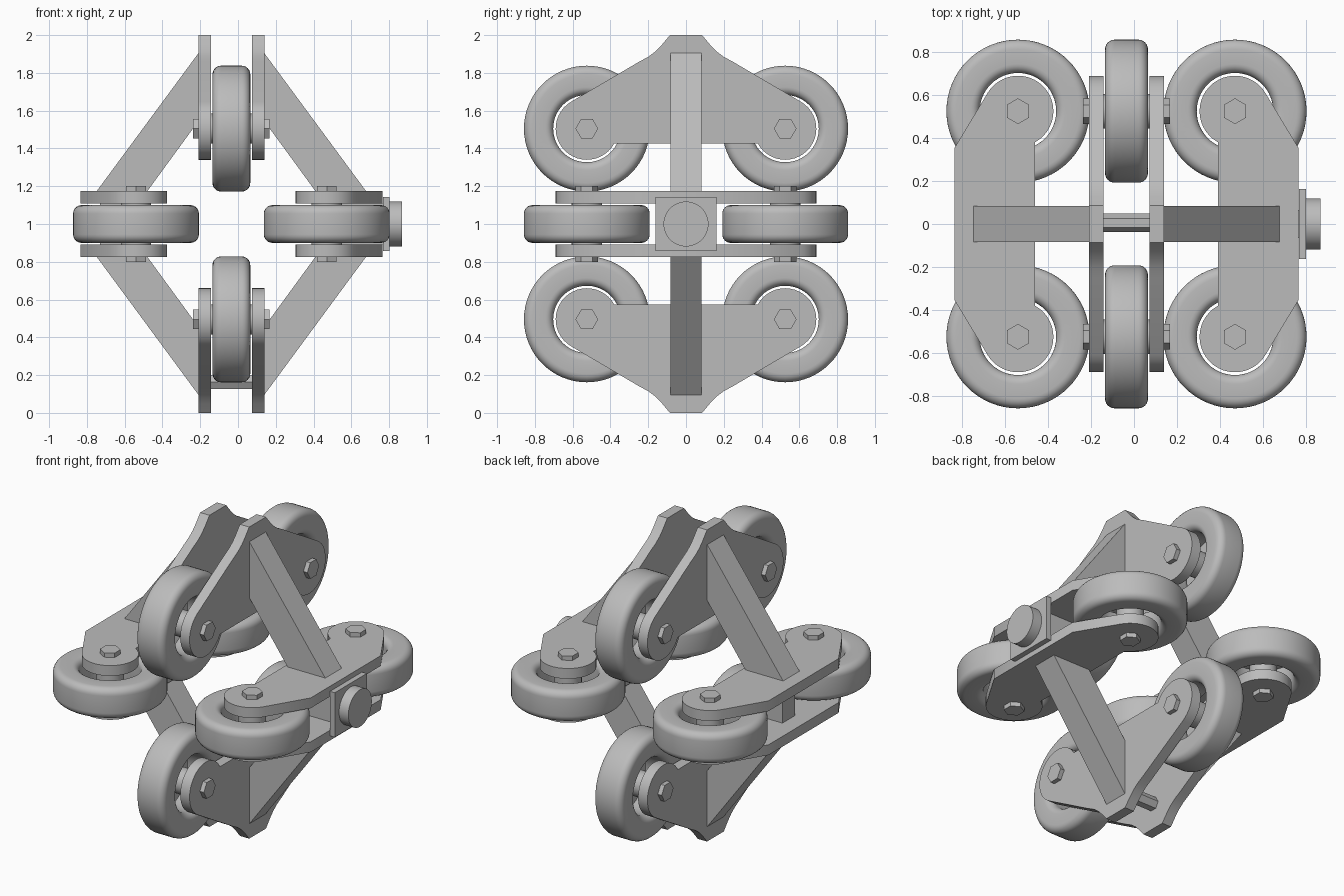
import bpy, bmesh, math
from mathutils import Matrix, Vector

if "Cube" in bpy.data.objects:
    bpy.data.objects.remove(bpy.data.objects["Cube"], do_unlink=True)

GREY = (0.5, 0.5, 0.5, 1)
grey = bpy.data.materials.new("plain_grey")
grey.use_nodes = True
grey.diffuse_color = GREY
grey.node_tree.nodes["Principled BSDF"].inputs["Base Color"].default_value = GREY

CENTRE = Matrix.Translation((-0.035, 0, 1))
HUB_Y, HUB_R = 0.525, 0.505       # wheel axle position within an arm
PLATE_IN, PLATE_OUT = 0.108, 0.174


def finish(name, bm, matrix, smooth=False):
    """Turn a bmesh into a placed, coloured object."""
    bm.transform(matrix)
    bmesh.ops.recalc_face_normals(bm, faces=bm.faces)
    mesh = bpy.data.meshes.new(name)
    bm.to_mesh(mesh)
    bm.free()
    mesh.materials.append(grey)
    obj = bpy.data.objects.new(name, mesh)
    bpy.context.collection.objects.link(obj)
    if smooth:
        bpy.ops.object.select_all(action='DESELECT')
        obj.select_set(True)
        bpy.context.view_layer.objects.active = obj
        bpy.ops.object.shade_smooth_by_angle(angle=math.radians(35))
    return obj


def prism(name, points, place, lo, hi, matrix, smooth=False):
    """Extrude a 2D outline between depths lo and hi."""
    bm = bmesh.new()
    face = bm.faces.new([bm.verts.new(place(a, b, lo)) for a, b in points])
    shift = Vector(place(0, 0, hi)) - Vector(place(0, 0, lo))
    ext = bmesh.ops.extrude_face_region(bm, geom=[face], use_keep_orig=True)
    bmesh.ops.translate(bm, vec=shift,
                        verts=[v for v in ext["geom"] if isinstance(v, bmesh.types.BMVert)])
    return finish(name, bm, matrix, smooth)


def rod(name, radius, lo, hi, y, z, sides, matrix):
    """Cylinder along local x from lo to hi."""
    bm = bmesh.new()
    bmesh.ops.create_cone(bm, cap_ends=True, segments=sides,
                          radius1=radius, radius2=radius, depth=hi - lo)
    local = Matrix.Translation(((lo + hi) / 2, y, z)) @ Matrix.Rotation(math.pi / 2, 4, 'Y')
    return finish(name, bm, matrix @ local, sides > 8)


def box(name, lo, hi, matrix):
    bm = bmesh.new()
    bmesh.ops.create_cube(bm, size=1)
    lo, hi = Vector(lo), Vector(hi)
    size = Matrix.Diagonal((*(hi - lo), 1))
    return finish(name, bm, matrix @ Matrix.Translation((lo + hi) / 2) @ size)


def wheel(name, y, z, matrix):
    """Rounded ring turned about the local x axis."""
    inner, outer, half = 0.178, 0.333, 0.1
    profile = []
    for r, w, fillet, start in ((outer, half, 0.045, 0), (inner, half, 0.042, 90),
                                (inner, -half, 0.042, 180), (outer, -half, 0.045, 270)):
        cr = r - fillet if r == outer else r + fillet
        cw = w - math.copysign(fillet, w)
        for i in range(7):
            a = math.radians(start + 15 * i)
            profile.append((cw + fillet * math.sin(a), cr + fillet * math.cos(a)))
    bm = bmesh.new()
    verts = [bm.verts.new((w, 0, r)) for w, r in profile]
    edges = [bm.edges.new((verts[i - 1], verts[i])) for i in range(len(verts))]
    bmesh.ops.spin(bm, geom=verts + edges, cent=(0, 0, 0), axis=(1, 0, 0),
                   angle=2 * math.pi, steps=64)
    bmesh.ops.remove_doubles(bm, verts=bm.verts, dist=1e-4)
    return finish(name, bm, matrix @ Matrix.Translation((0, y, z)), True)


def plate_outline(peaked):
    """Outline of an arm plate as (y, radial) points."""
    if peaked:
        half = [(0.085, 1.0), (0.125, 0.952), (0.16, 0.915), (0.2, 0.885), (0.25, 0.858)]
    else:
        half = [(0.355, 0.8)]
    # rounded end around the axle
    for i in range(25):
        a = math.radians(59.5 - i * (59.5 + 151) / 24)
        half.append((HUB_Y + 0.165 * math.cos(a), HUB_R + 0.165 * math.sin(a)))
    return half + [(-y, r) for y, r in reversed(half)]


# four arms around the centre, each with two plates and two wheels
for k, arm in enumerate(("top", "left", "bottom", "right")):
    M = CENTRE @ Matrix.Rotation(k * math.pi / 2, 4, 'Y')
    for s, side in ((-1, "a"), (1, "b")):
        prism(f"{arm}_plate_{side}", plate_outline(k % 2 == 0), lambda y, r, w: (w, y, r),
              s * PLATE_IN, s * PLATE_OUT, M, True)
    for s, end in ((-1, "front"), (1, "back")):
        y = s * HUB_Y
        wheel(f"{arm}_{end}_wheel", y, HUB_R, M)
        rod(f"{arm}_{end}_axle", 0.08, -PLATE_IN, PLATE_IN, y, HUB_R, 32, M)
        rod(f"{arm}_{end}_bolt_head", 0.06, PLATE_OUT, 0.202, y, HUB_R, 6, M)
        rod(f"{arm}_{end}_nut", 0.06, -0.202, -PLATE_OUT, y, HUB_R, 6, M)

# diagonal struts joining neighbouring arms
strut = [(PLATE_OUT, 0.905), (0.713, PLATE_OUT), (0.445, PLATE_OUT), (PLATE_OUT, 0.545)]
for sx, nx in ((-1, "right"), (1, "left")):
    for sz, nz in ((-1, "lower"), (1, "upper")):
        prism(f"{nz}_{nx}_strut", [(sx * x, sz * z) for x, z in strut],
              lambda x, z, y: (x, y, z), -0.083, 0.083, CENTRE)

# spacer posts between the horizontal plates
box("right_post", (-0.695, -0.065, -PLATE_IN), (-0.565, 0.065, PLATE_IN), CENTRE)
box("left_post", (0.565, -0.065, -PLATE_IN), (0.802, 0.065, PLATE_IN), CENTRE)

# mounting block and round knob on the left side
box("knob_block", (0.802, -0.162, -0.143), (0.836, 0.162, 0.143), CENTRE)
rod("knob", 0.119, 0.836, 0.902, 0, 0, 48, CENTRE)

# hexagonal tie rod between the bottom plates
rod("bottom_tie_rod", 0.043, -PLATE_IN, PLATE_IN, 0.005, -0.837, 6, CENTRE)
